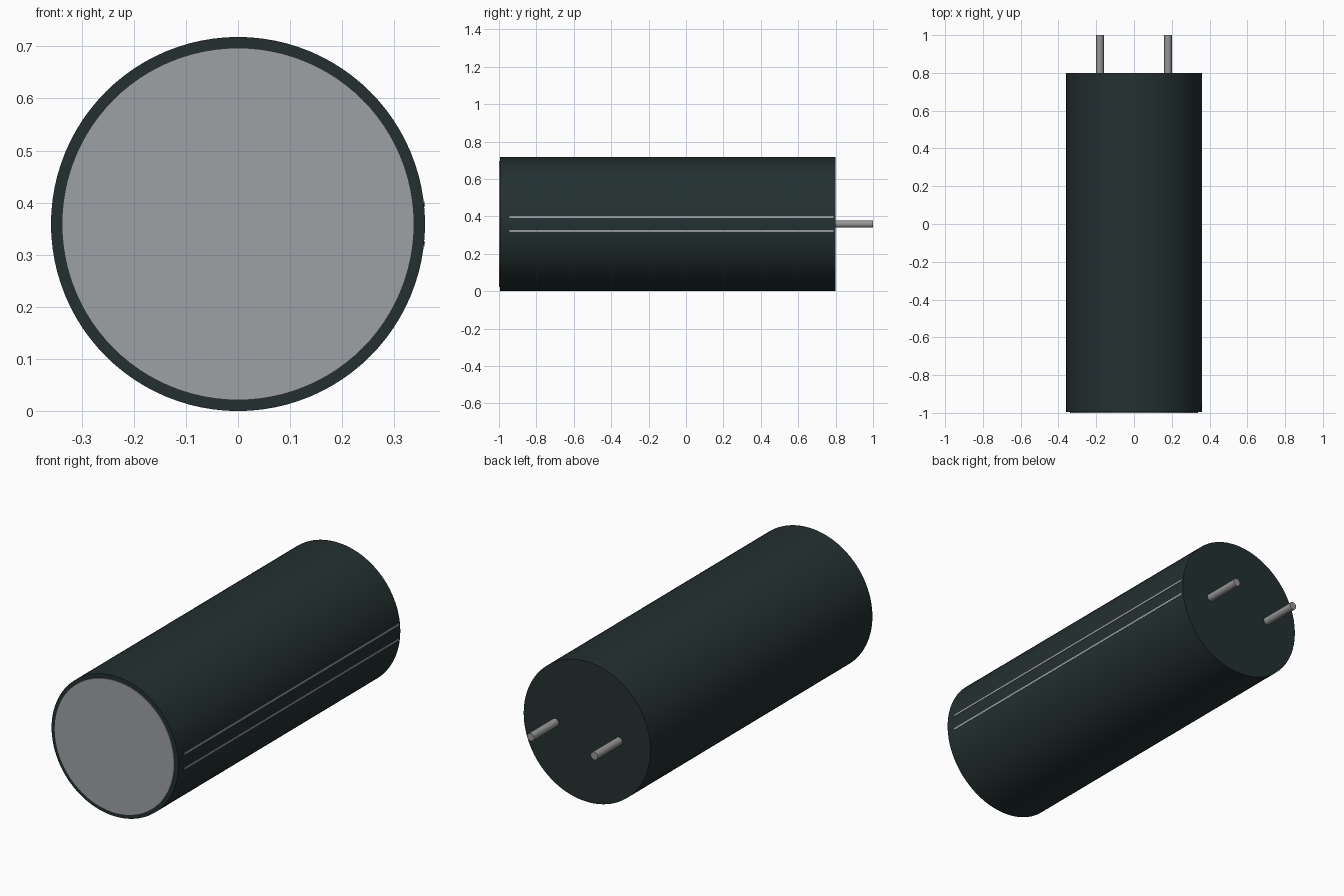
import bpy
import math

if "Cube" in bpy.data.objects:
    bpy.data.objects.remove(bpy.data.objects["Cube"], do_unlink=True)

RADIUS = 0.359
FRONT, BACK = -0.995, 0.8


def make_material(name, color):
    mat = bpy.data.materials.new(name)
    mat.use_nodes = True
    mat.diffuse_color = (*color, 1)
    mat.node_tree.nodes["Principled BSDF"].inputs["Base Color"].default_value = (*color, 1)
    return mat


sleeve = make_material("dark green sleeve", (0.017, 0.030, 0.030))
silver = make_material("aluminium grey", (0.34, 0.355, 0.375))
lead = make_material("lead grey", (0.31, 0.31, 0.31))


def rod(name, radius, y0, y1, x, mat, sides):
    """Smooth cylinder lying along y at the height of the axis."""
    bpy.ops.mesh.primitive_cylinder_add(
        vertices=sides, radius=radius, depth=y1 - y0,
        location=(x, (y0 + y1) / 2, RADIUS), rotation=(math.pi / 2, 0, 0))
    obj = bpy.context.object
    obj.name = name
    obj.data.materials.append(mat)
    bpy.ops.object.shade_smooth_by_angle(angle=math.radians(35))
    return obj


# Can with the bare metal disc on its front end
rod("can_body", RADIUS, FRONT, BACK, 0, sleeve, 96)
rod("front_disc", 0.338, -1.0, FRONT + 0.002, 0, silver, 96)

for side, sign in (("left", 1), ("right", -1)):
    # Terminal leads at the back
    rod(side + "_lead", 0.02, BACK - 0.01, 1.0, 0.18 * sign, lead, 20)

# Pair of thin polarity lines along the +x flank
for label, sign in (("upper", 1), ("lower", -1)):
    angle = sign * math.asin(0.038 / RADIUS)
    bpy.ops.mesh.primitive_cube_add(
        size=1, rotation=(0, -angle, 0),
        location=(RADIUS * math.cos(angle), -0.078, RADIUS + RADIUS * math.sin(angle)))
    line = bpy.context.object
    line.name = label + "_polarity_line"
    line.scale = (0.003, 1.734, 0.01)
    line.data.materials.append(silver)
